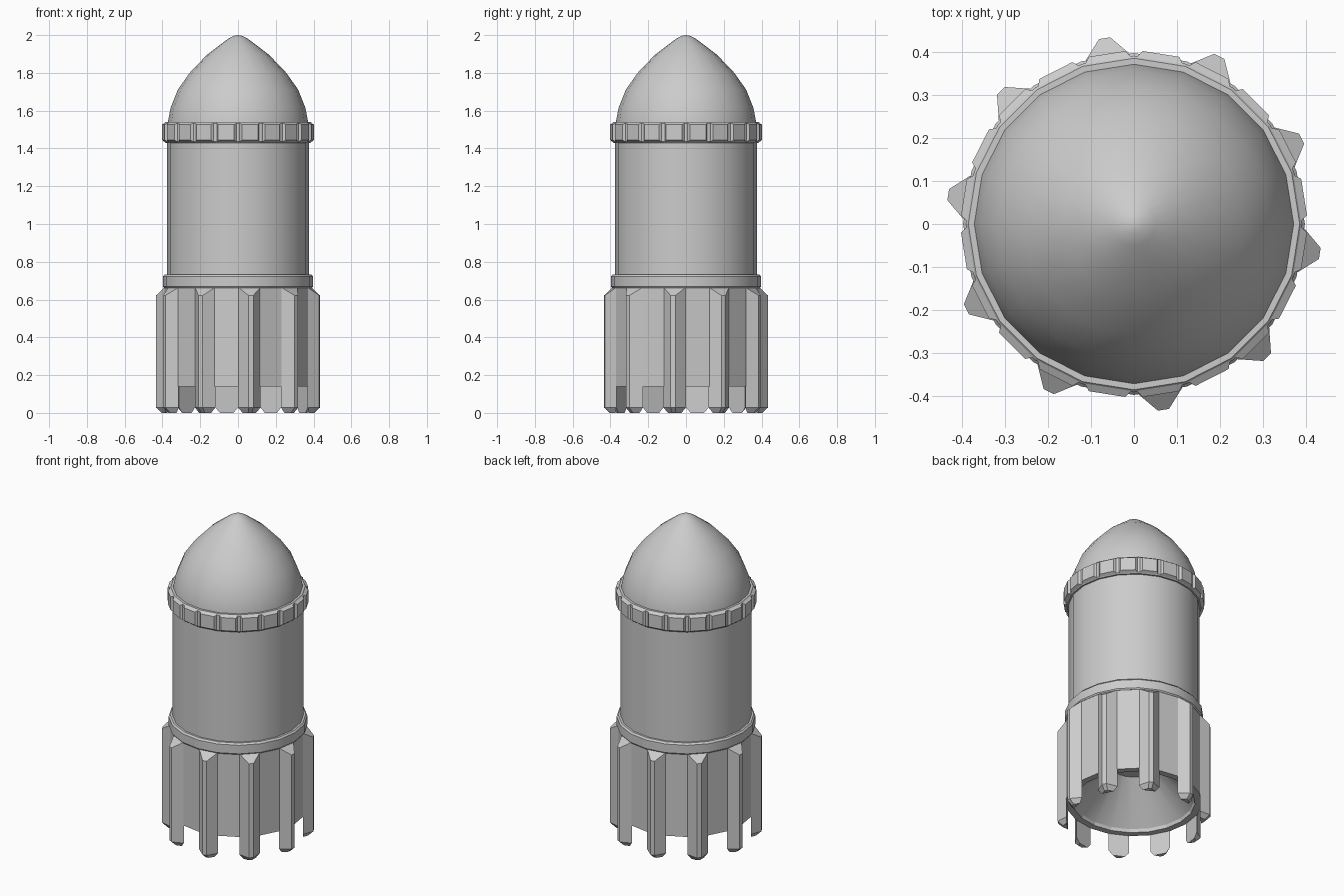
import bpy, bmesh, math
from math import sin, cos, pi

if "Cube" in bpy.data.objects:
    bpy.data.objects.remove(bpy.data.objects["Cube"])

SIDES = 20
AP = 0.385  # distance from the axis to the flat of a lower side


def finish(bm, name, smooth=None):
    bmesh.ops.remove_doubles(bm, verts=bm.verts, dist=1e-5)
    bmesh.ops.recalc_face_normals(bm, faces=bm.faces)
    me = bpy.data.meshes.new(name)
    bm.to_mesh(me)
    bm.free()
    ob = bpy.data.objects.new(name, me)
    bpy.context.collection.objects.link(ob)
    if smooth:
        bpy.ops.object.select_all(action='DESELECT')
        ob.select_set(True)
        bpy.context.view_layer.objects.active = ob
        bpy.ops.object.shade_smooth_by_angle(angle=math.radians(smooth))
    return ob


def lathe(name, profile, smooth=None, closed=False):
    """Spin an (r, z) profile about z."""
    bm = bmesh.new()
    rings = [[bm.verts.new((r * cos(2 * pi * i / SIDES), r * sin(2 * pi * i / SIDES), z))
              for i in range(SIDES)] if r > 0 else [bm.verts.new((0, 0, z))] * SIDES
             for r, z in profile]
    pairs = list(zip(rings, rings[1:])) + ([(rings[-1], rings[0])] if closed else [])
    for a, b in pairs:
        for i in range(SIDES):
            j = (i + 1) % SIDES
            bm.faces.new(list(dict.fromkeys((a[i], a[j], b[j], b[i]))))
    return finish(bm, name, smooth)


def radial_blocks(name, sections, angles):
    """Loft (radial, tangential, z) sections and repeat them about z."""
    bm = bmesh.new()
    for deg in angles:
        c, s = cos(math.radians(deg)), sin(math.radians(deg))
        loops = [[bm.verts.new((r * c - t * s, r * s + t * c, z)) for r, t, z in sec]
                 for sec in sections]
        n = len(loops[0])
        for a, b in zip(loops, loops[1:]):
            for i in range(n):
                bm.faces.new((a[i], a[(i + 1) % n], b[(i + 1) % n], b[i]))
        bm.faces.new(loops[0])
        bm.faces.new(loops[-1])
    return finish(bm, name)


def trapezoid(r_in, w_in, r_out, w_out, z_in, z_out):
    return [(r_in, -w_in, z_in), (r_out, -w_out, z_out),
            (r_out, w_out, z_out), (r_in, w_in, z_in)]


# rounded nose and main tube
lathe("nose_dome", [(0.374, 1.50), (0.371, 1.54), (0.357, 1.615), (0.318, 1.712),
                    (0.256, 1.80), (0.165, 1.895), (0.10, 1.945), (0.05, 1.982),
                    (0.022, 1.996), (0, 2.0)], 40)
lathe("body_tube", [(0.375, 0.70), (0.375, 1.50)], 40)

# upper collar with a raised pad on each side
lathe("upper_collar", [(0.365, 1.43), (0.385, 1.43), (0.391, 1.437), (0.391, 1.533),
                       (0.385, 1.54), (0.365, 1.54)], closed=True)
pads = []
for k in range(SIDES):
    pads.append(9 + 18 * k)


def rect(r, w, z0, z1):
    return [(r, -w, z0), (r, w, z0), (r, w, z1), (r, -w, z1)]


radial_blocks("collar_pads", [rect(0.380, 0.057, 1.432, 1.538),
                              rect(0.400, 0.043, 1.444, 1.526)], pads)

# lower collar
lathe("lower_collar", [(0.365, 0.66), (0.391, 0.66), (0.397, 0.668), (0.397, 0.722),
                       (0.388, 0.732), (0.365, 0.732)], 30, closed=True)

# hollow skirt and the nozzle cone inside it
lathe("skirt", [(0.375, 0.67), (0.390, 0.67), (0.390, 0.14), (0.350, 0.14), (0.345, 0.16)])
lathe("nozzle_cone", [(0.345, 0.16), (0.13, 0.38), (0, 0.38)], 40)

# ten standing ribs on every other side of the skirt
radial_blocks("ribs", [
    trapezoid(AP - 0.002, 0.036, 0.408, 0.010, 0.0, 0.0),
    trapezoid(AP - 0.002, 0.060, 0.437, 0.013, 0.028, 0.028),
    trapezoid(AP - 0.002, 0.060, 0.437, 0.013, 0.665, 0.622),
], [-9 + 36 * k for k in range(10)])
